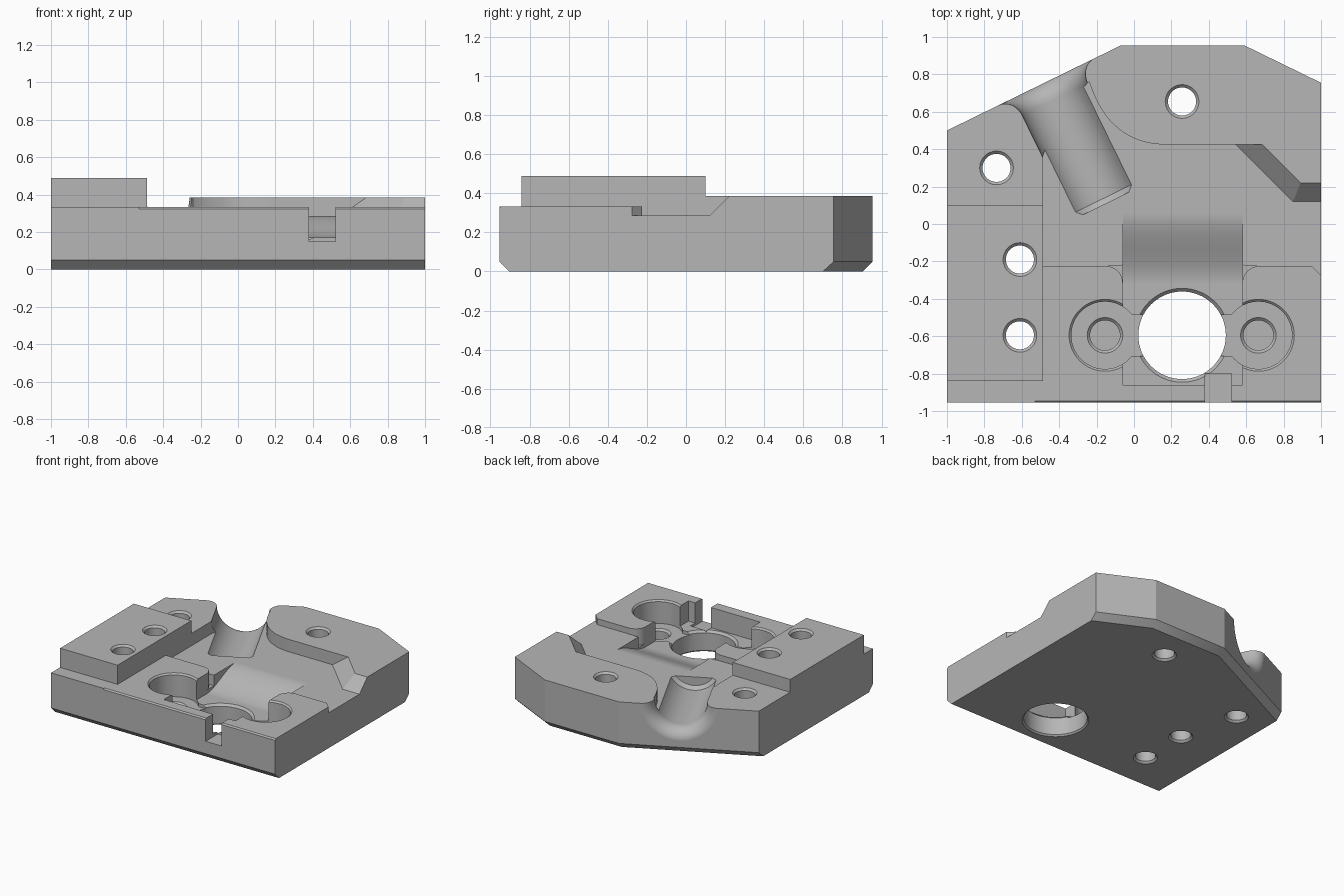
import bpy, bmesh
from math import sin, cos, pi, radians
from mathutils import Vector, Matrix

old = bpy.data.objects.get("Cube")
if old:
    bpy.data.objects.remove(old, do_unlink=True)

grey = bpy.data.materials.new("plain_grey")
grey.use_nodes = True
grey.diffuse_color = (0.47, 0.47, 0.47, 1)
grey.node_tree.nodes["Principled BSDF"].inputs["Base Color"].default_value = (0.47, 0.47, 0.47, 1)

TOP = 0.7   # cutters run up to here, clear of the part
FAR = 1.5   # cutters run out to here sideways
cutters = []


def loft(name, rings):
    """Solid skinned through closed rings of equal point count."""
    bm = bmesh.new()
    loops = [[bm.verts.new(p) for p in ring] for ring in rings]
    n = len(loops[0])
    for a, b in zip(loops, loops[1:]):
        for i in range(n):
            j = (i + 1) % n
            bm.faces.new((a[i], a[j], b[j], b[i]))
    bm.faces.new(loops[0])
    bm.faces.new(loops[-1])
    bmesh.ops.recalc_face_normals(bm, faces=bm.faces)
    mesh = bpy.data.meshes.new(name)
    bm.to_mesh(mesh)
    bm.free()
    mesh.materials.append(grey)
    ob = bpy.data.objects.new(name, mesh)
    bpy.context.collection.objects.link(ob)
    return ob


def at(z, pts):
    return [(x, y, z) for x, y in pts]


def cut(name, rings):
    ob = loft(name, rings)
    ob.hide_render = True
    cutters.append(ob)
    return ob


def cut_plan(name, pts, z):
    return cut(name, [at(z, pts), at(TOP, pts)])


def cut_box(name, x0, x1, y0, y1, z):
    return cut_plan(name, [(x0, y0), (x1, y0), (x1, y1), (x0, y1)], z)


def cut_side(name, profile, x0, x1):
    return cut(name, [[(x, y, z) for y, z in profile] for x in (x0, x1)])


def cut_round(name, profile, matrix, segs=64):
    """Stack of circles (radius, height) placed by a matrix."""
    rings = [[(r * cos(2 * pi * i / segs), r * sin(2 * pi * i / segs), h)
              for i in range(segs)] for r, h in profile]
    ob = cut(name, rings)
    ob.data.transform(matrix)
    return ob


def place(x, y):
    return Matrix.Translation((x, y, 0))


# Full-height plate, chamfered below on the front and rear edges
outline = [(-1, -0.955), (1, -0.955), (1, 0.755), (0.59, 0.955), (-0.07, 0.955), (-1, 0.5)]
underside = [(-1, -0.905), (1, -0.905), (1, 0.70), (0.58, 0.905), (-0.06, 0.905), (-1, 0.445)]
body = loft("mounting_plate", [at(0, underside), at(0.05, outline), at(0.488, outline)])

# Top levels that leave the raised left block standing
WALL = -0.487
LEDGE = 0.333
cut_box("rear_level", -FAR, FAR, 0.1, FAR, 0.385)
cut_box("front_ledge", -FAR, FAR, -FAR, -0.84, LEDGE)
cut_box("front_level", WALL, FAR, -FAR, -0.2, LEDGE)

# Central pocket: curved wall at the rear, sloped wall at the right
curve = []
p0, p1, p2 = Vector((0.17, 0.425)), Vector((-0.13, 0.425)), Vector((-0.24, 0.76))
for i in range(17):
    t = i / 16
    curve.append(tuple(p0 * (1 - t) ** 2 + p1 * 2 * t * (1 - t) + p2 * t * t))


def pocket(d):
    return [(WALL, -0.225), (0.95, -0.225), (1, -0.275), (FAR, -0.275), (FAR, 0.12 + d),
            (0.85 + 0.414 * d, 0.12 + d), (0.545 + 1.414 * d, 0.425)] + curve + [
            (-0.42, 0.6), (WALL, 0.36)]


cut("central_pocket", [at(0.285, pocket(0)), at(0.405, pocket(0.12)), at(TOP, pocket(0.12))])

# Motor recess with a smooth ramp up into the central pocket
X0, X1, FLOOR = -0.06, 0.58, 0.17
ramp = [(-0.86, FLOOR)]
for i in range(21):
    t = i / 20
    ramp.append((-0.32 + 0.38 * t, FLOOR + 0.115 * (3 * t * t - 2 * t ** 3)))
ramp += [(0.06, TOP), (-0.86, TOP)]
cut_side("motor_recess", ramp, X0, X1)

# Rounded corners where the recess meets the central pocket
R = 0.09
for side, x in ((-1, X0), (1, X1)):
    arc = [(x + side * R * (1 - sin(a)), -0.225 - R * (1 - cos(a)))
           for a in [pi / 2 * i / 10 for i in range(11)]]
    cut_plan("recess_corner", arc + [(x - side * 0.005, -0.22)], 0.2)

# Round screw pockets, the channel between them, and blind screw holes
for x in (-0.155, 0.665):
    cut_round("screw_pocket", [(0.18, 0.145), (0.18, 0.321), (0.195, 0.336), (0.195, TOP)],
              place(x, -0.595))
    cut_round("screw_hole", [(0.08, 0.05), (0.08, 0.13), (0.1, 0.15), (0.1, 0.2)],
              place(x, -0.595))
cut_box("channel", -0.155, 0.665, -0.705, -0.485, 0.145)
cut_box("front_slot", 0.38, 0.52, -FAR, -0.8, 0.15)
cut_side("front_edge_bevel", [(-0.965, 0.313), (-0.935, 0.343), (-0.965, 0.343)], -0.53, FAR)


# Through holes, countersunk at both ends
def through_hole(name, x, y, r, top, c=0.015):
    cut_round(name, [(r + c + 0.01, -0.01), (r, c), (r, top - c), (r + c + 0.01, top + 0.01),
                     (r + c + 0.01, TOP)], place(x, y))


for x, y, top in ((-0.735, 0.3, 0.385), (0.257, 0.655, 0.385),
                  (-0.61, -0.19, 0.488), (-0.61, -0.595, 0.488)):
    through_hole("bolt_hole", x, y, 0.075, top)
through_hole("shaft_hole", 0.257, -0.595, 0.234, 0.165, 0.012)

# Half-round trough with a flared mouth on the slanted face
axis = Vector((-0.44, 0.898, 0))
flare = [(0.195 + 0.09 * (1 - cos(a)), 0.62 + 0.104 * sin(a))
         for a in [pi / 2 * i / 12 for i in range(13)]]
cut_round("trough", [(0.17, 0), (0.195, 0.03)] + flare + [(0.285, 0.95)],
          Matrix.Translation((-0.15, 0.11, 0.386)) @ axis.to_track_quat('Z', 'Y').to_matrix().to_4x4(),
          96)

# Apply every cut, then drop the cutters
for c in cutters:
    m = body.modifiers.new(c.name, 'BOOLEAN')
    m.operation = 'DIFFERENCE'
    m.solver = 'EXACT'
    m.object = c
bpy.context.view_layer.update()
graph = bpy.context.evaluated_depsgraph_get()
result = bpy.data.meshes.new_from_object(body.evaluated_get(graph))
body.modifiers.clear()
body.data = result
for c in cutters:
    bpy.data.objects.remove(c, do_unlink=True)

# Smooth curved walls, crisp edges, flat large faces
bpy.ops.object.select_all(action='DESELECT')
body.select_set(True)
bpy.context.view_layer.objects.active = body
bpy.ops.object.shade_smooth_by_angle(angle=radians(25))
w = body.modifiers.new("flat_faces", 'WEIGHTED_NORMAL')
w.keep_sharp = True
